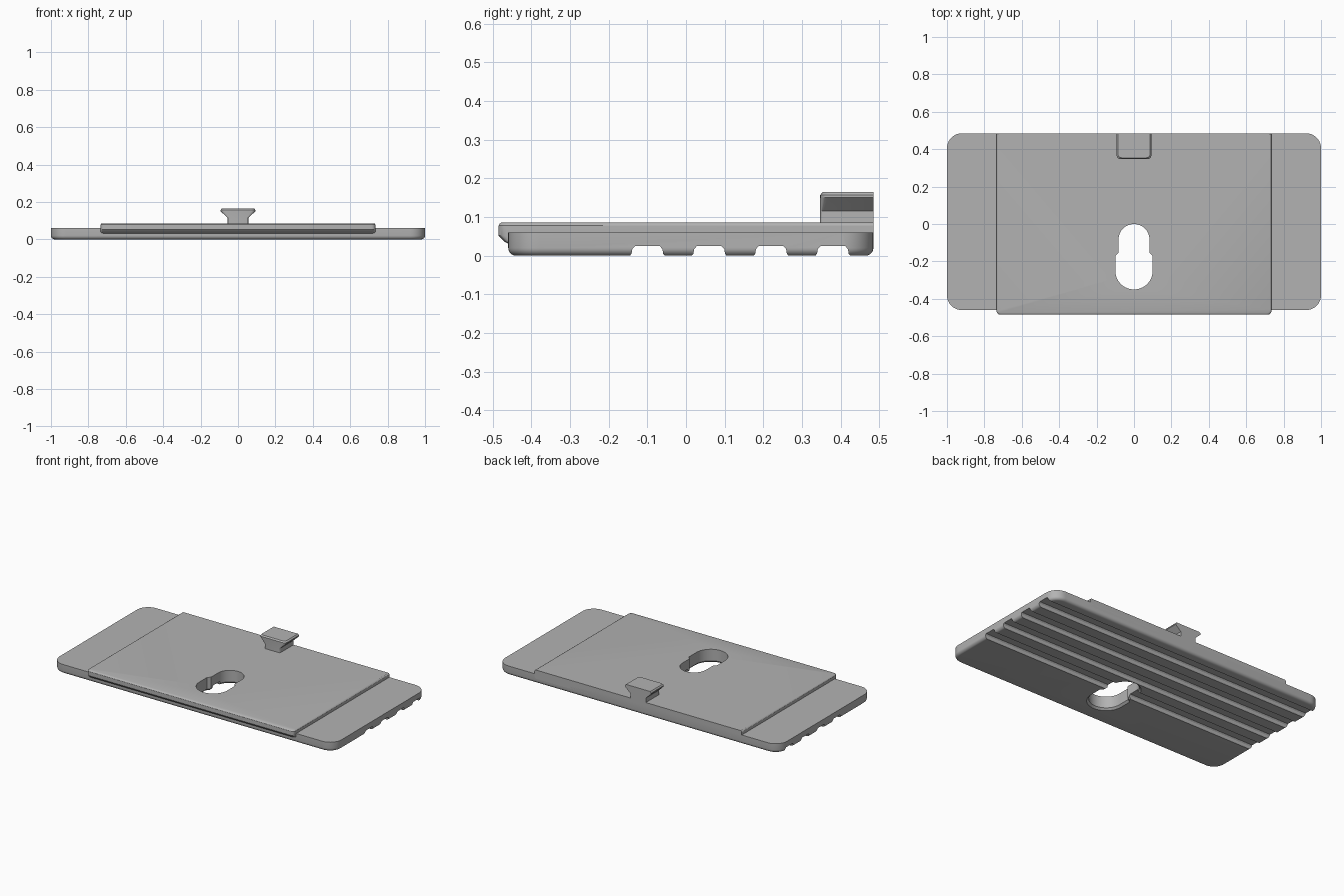
import bpy
import bmesh
from math import cos, sin, pi, radians

if "Cube" in bpy.data.objects:
    bpy.data.objects.remove(bpy.data.objects["Cube"], do_unlink=True)

BACK = 0.485

grey = bpy.data.materials.new("plain grey")
grey.use_nodes = True
grey.diffuse_color = (0.45, 0.45, 0.45, 1)
grey.node_tree.nodes["Principled BSDF"].inputs["Base Color"].default_value = (0.45, 0.45, 0.45, 1)


def arc(cx, cy, r, start, end, steps):
    """Points on an arc; a zero radius gives one sharp corner."""
    if r == 0:
        return [(cx, cy)]
    angles = [radians(start + (end - start) * i / steps) for i in range(steps + 1)]
    return [(cx + r * cos(a), cy + r * sin(a)) for a in angles]


def rounded_rect(half, front, back, r_front, r_back, steps=10):
    return (arc(half - r_back, back - r_back, r_back, 0, 90, steps)
            + arc(-half + r_back, back - r_back, r_back, 90, 180, steps)
            + arc(-half + r_front, front + r_front, r_front, 180, 270, steps)
            + arc(half - r_front, front + r_front, r_front, 270, 360, steps))


def loft(name, loops):
    """Solid skinned through closed loops of equal point count."""
    bm = bmesh.new()
    rings = [[bm.verts.new(p) for p in loop] for loop in loops]
    n = len(rings[0])
    for low, high in zip(rings, rings[1:]):
        for i in range(n):
            j = (i + 1) % n
            bm.faces.new((low[i], low[j], high[j], high[i]))
    bm.faces.new(rings[0][::-1])
    bm.faces.new(rings[-1])
    bmesh.ops.recalc_face_normals(bm, faces=bm.faces)
    mesh = bpy.data.meshes.new(name)
    bm.to_mesh(mesh)
    bm.free()
    mesh.materials.append(grey)
    obj = bpy.data.objects.new(name, mesh)
    bpy.context.scene.collection.objects.link(obj)
    return obj


def at_height(outline, z):
    return [(x, y, z) for x, y in outline]


def cut(obj, cutters):
    for cutter in cutters:
        mod = obj.modifiers.new("cut", "BOOLEAN")
        mod.operation = "DIFFERENCE"
        mod.solver = "EXACT"
        mod.object = cutter
    graph = bpy.context.evaluated_depsgraph_get()
    graph.update()
    mesh = bpy.data.meshes.new_from_object(obj.evaluated_get(graph))
    obj.modifiers.clear()
    obj.data = mesh


# Base plate with rounded corners and a rounded lower edge
fillet = 0.02
base_loops = []
for i in range(6):
    a = i / 5 * pi / 2
    inset = fillet * (1 - sin(a))
    base_loops.append(at_height(
        rounded_rect(1 - inset, -0.46 + inset, BACK - inset, 0.08 - inset, 0.08 - inset),
        fillet * (1 - cos(a))))
base_loops.append(at_height(rounded_rect(1, -0.46, BACK, 0.08, 0.08), 0.06))
base = loft("base_plate", base_loops)

# Raised top plate whose front lip slopes back under itself
plate_loops = [at_height(rounded_rect(half, front, BACK, 0.02, 0, 5), z)
               for half, front, z in ((0.727, -0.458, 0.03), (0.735, -0.47, 0.036),
                                      (0.735, -0.485, 0.052), (0.735, -0.485, 0.078),
                                      (0.732, -0.482, 0.083), (0.727, -0.477, 0.086))]
plate = loft("top_plate", plate_loops)

# Flared hook standing on the back edge
hook_loops = [at_height(rounded_rect(half, front, BACK, r, 0, 4), z)
              for half, front, r, z in ((0.055, 0.347, 0.008, 0.08), (0.055, 0.347, 0.008, 0.115),
                                        (0.093, 0.347, 0.02, 0.15), (0.093, 0.347, 0.02, 0.157),
                                        (0.086, 0.354, 0.02, 0.165))]
hook = loft("hook", hook_loops)


# Keyhole through both plates, flared at the underside
def keyhole(grow):
    top, low = 0.083 + grow, 0.1 + grow
    return (arc(0, -0.083, top, 0, 180, 24) + [(-top, -0.155), (-low, -0.172)]
            + arc(0, -0.25, low, 180, 360, 24) + [(low, -0.172), (top, -0.155)])


hole = loft("keyhole_cutter", [at_height(keyhole(g), z)
                               for g, z in ((0.02, -0.01), (0.012, 0), (0, 0.012), (0, 0.2))])

# Four grooves running across the underside
half_groove = [(0.05, -0.01), (0.045, 0), (0.041, 0.005), (0.039, 0.017), (0.032, 0.025)]
section = half_groove + [(-y, z) for y, z in reversed(half_groove)]
grooves = [loft("groove_cutter", [[(x, y + centre, z) for y, z in section] for x in (-1.1, 1.1)])
           for centre in (-0.1, 0.06, 0.22, 0.38)]

cut(base, grooves + [hole])
cut(plate, [hole])
for cutter in grooves + [hole]:
    bpy.data.objects.remove(cutter, do_unlink=True)

# Smooth the curved edges, keep the corners crisp
bpy.ops.object.select_all(action="DESELECT")
for obj in (base, plate, hook):
    obj.select_set(True)
bpy.context.view_layer.objects.active = base
bpy.ops.object.shade_smooth_by_angle(angle=radians(30))
